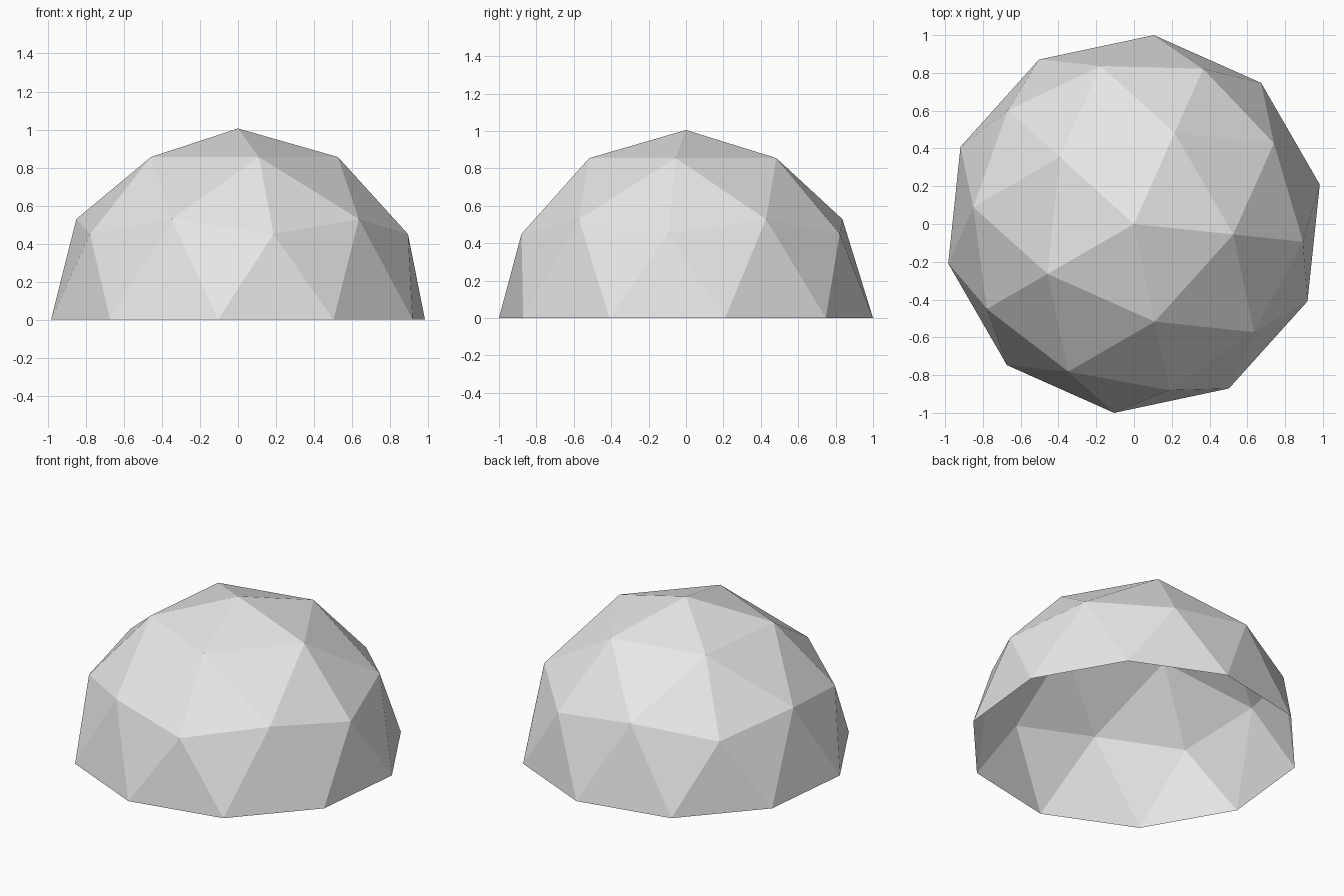
import bpy
import bmesh
from math import radians
from mathutils import Matrix

cube = bpy.data.objects.get("Cube")
if cube:
    bpy.data.objects.remove(cube, do_unlink=True)

RADIUS = 1.0055  # makes the widest span exactly 2 units

# Plain grey
grey = bpy.data.materials.new("plain_grey")
grey.use_nodes = True
colour = (0.8, 0.8, 0.8, 1)
grey.diffuse_color = colour
grey.node_tree.nodes["Principled BSDF"].inputs["Base Color"].default_value = colour

# Faceted geodesic sphere, turned a little about its axis
bm = bmesh.new()
bmesh.ops.create_icosphere(bm, subdivisions=2, radius=RADIUS,
                           matrix=Matrix.Rotation(radians(-6), 4, "Z"))

# Keep the upper half as an open shell
lower = [v for v in bm.verts if v.co.z < -0.01]
bmesh.ops.delete(bm, geom=lower, context="VERTS")

mesh = bpy.data.meshes.new("geodesic_dome")
bm.to_mesh(mesh)
bm.free()
mesh.materials.append(grey)
mesh.shade_flat()

dome = bpy.data.objects.new("geodesic_dome", mesh)
bpy.context.collection.objects.link(dome)
